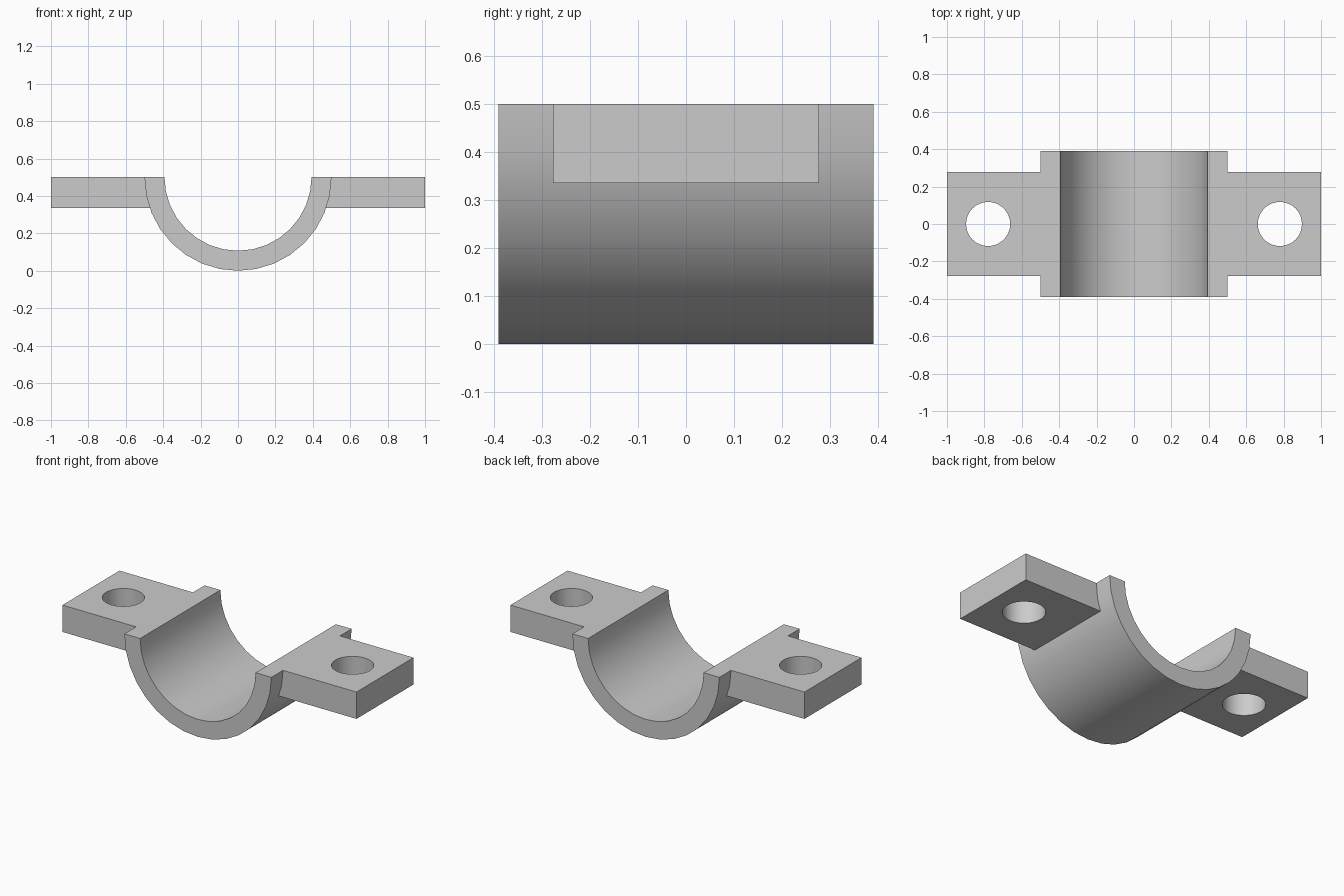
import bpy, bmesh, math

old = bpy.data.objects.get("Cube")
if old:
    bpy.data.objects.remove(old, do_unlink=True)

OUTER, INNER, HALF_LENGTH = 0.5, 0.393, 0.39
TAB_HALF_WIDTH, TAB_BOTTOM, TOP = 0.277, 0.335, 0.5
HOLE_X, HOLE_RADIUS = 0.78, 0.118
STEPS = 16

grey = bpy.data.materials.new("plain grey")
grey.use_nodes = True
grey.diffuse_color = (0.6, 0.6, 0.6, 1)
grey.node_tree.nodes["Principled BSDF"].inputs["Base Color"].default_value = (0.6, 0.6, 0.6, 1)


def extrude_profile(name, points, half):
    """Extrude an x-z outline symmetrically along y."""
    bm = bmesh.new()
    face = bm.faces.new([bm.verts.new((x, -half, z)) for x, z in points])
    new = bmesh.ops.extrude_face_region(bm, geom=[face])["geom"]
    verts = [v for v in new if isinstance(v, bmesh.types.BMVert)]
    bmesh.ops.translate(bm, verts=verts, vec=(0, 2 * half, 0))
    bmesh.ops.recalc_face_normals(bm, faces=bm.faces)
    mesh = bpy.data.meshes.new(name)
    bm.to_mesh(mesh)
    bm.free()
    mesh.materials.append(grey)
    obj = bpy.data.objects.new(name, mesh)
    bpy.context.collection.objects.link(obj)
    return obj


def shade(obj):
    bpy.ops.object.select_all(action="DESELECT")
    obj.select_set(True)
    bpy.context.view_layer.objects.active = obj
    bpy.ops.object.shade_smooth_by_angle(angle=math.radians(30))


def arc(radius):
    angles = [math.pi * (1 + i / STEPS) for i in range(STEPS + 1)]
    return [(radius * math.cos(a), TOP + radius * math.sin(a)) for a in angles]


# Half-round saddle
saddle = extrude_profile("half_round_saddle", arc(OUTER) + arc(INNER)[::-1], HALF_LENGTH)
shade(saddle)

# Mounting tabs, each with a bolt hole
for side, label in ((1, "left"), (-1, "right")):
    outline = [(OUTER, TOP), (1, TOP), (1, TAB_BOTTOM), (0.462, TAB_BOTTOM)]
    tab = extrude_profile(label + "_mounting_tab",
                          [(side * x, z) for x, z in outline], TAB_HALF_WIDTH)
    bpy.ops.mesh.primitive_cylinder_add(vertices=32, radius=HOLE_RADIUS, depth=1,
                                        location=(side * HOLE_X, 0, TOP))
    cutter = bpy.context.object
    cutter.name = label + "_hole_cutter"
    cutter.data.materials.append(grey)
    cut = tab.modifiers.new("bolt hole", "BOOLEAN")
    cut.operation, cut.solver, cut.object = "DIFFERENCE", "EXACT", cutter
    bpy.context.view_layer.objects.active = tab
    bpy.ops.object.modifier_apply(modifier=cut.name)
    bpy.data.objects.remove(cutter, do_unlink=True)
    shade(tab)
